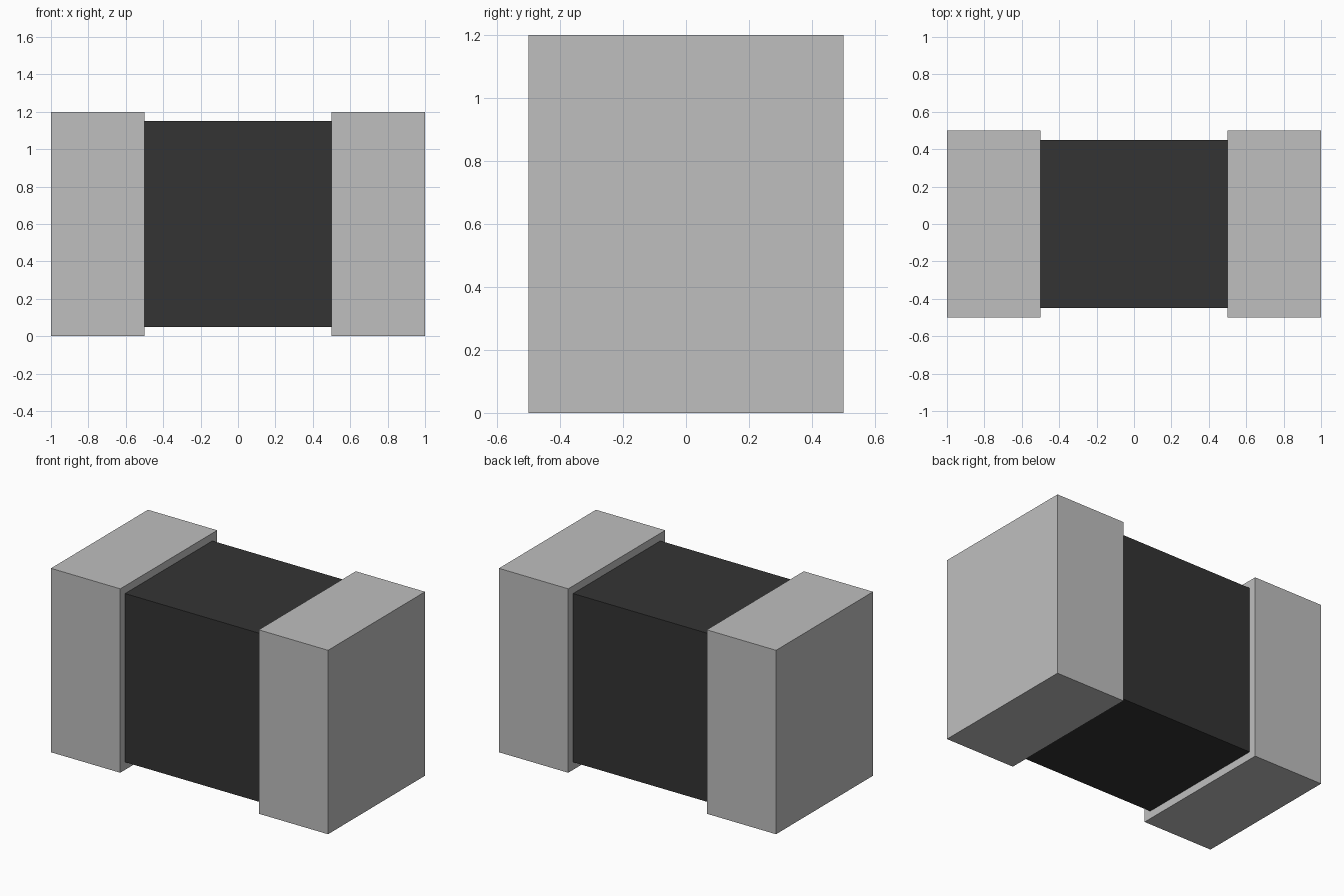
import bpy

cube = bpy.data.objects.get("Cube")
if cube:
    bpy.data.objects.remove(cube, do_unlink=True)


def make_material(name, value):
    mat = bpy.data.materials.new(name)
    mat.use_nodes = True
    colour = (value, value, value, 1.0)
    mat.diffuse_color = colour
    mat.node_tree.nodes["Principled BSDF"].inputs["Base Color"].default_value = colour
    return mat


def box(name, centre, size, mat):
    bpy.ops.mesh.primitive_cube_add(size=1, location=centre)
    obj = bpy.context.object
    obj.name = name
    obj.scale = size
    bpy.ops.object.transform_apply(location=False, rotation=False, scale=True)
    obj.data.materials.append(mat)
    return obj


metal = make_material("light grey metal", 0.52)
ceramic = make_material("dark grey ceramic", 0.034)

# Dark central block, slightly seated into the end caps
box("body", (0, 0, 0.6), (1.02, 0.9, 1.1), ceramic)

# Metal end caps, standing proud of the body on all sides
for side, name in ((1, "left_end_cap"), (-1, "right_end_cap")):
    box(name, (side * 0.75, 0, 0.6), (0.5, 1.0, 1.2), metal)
